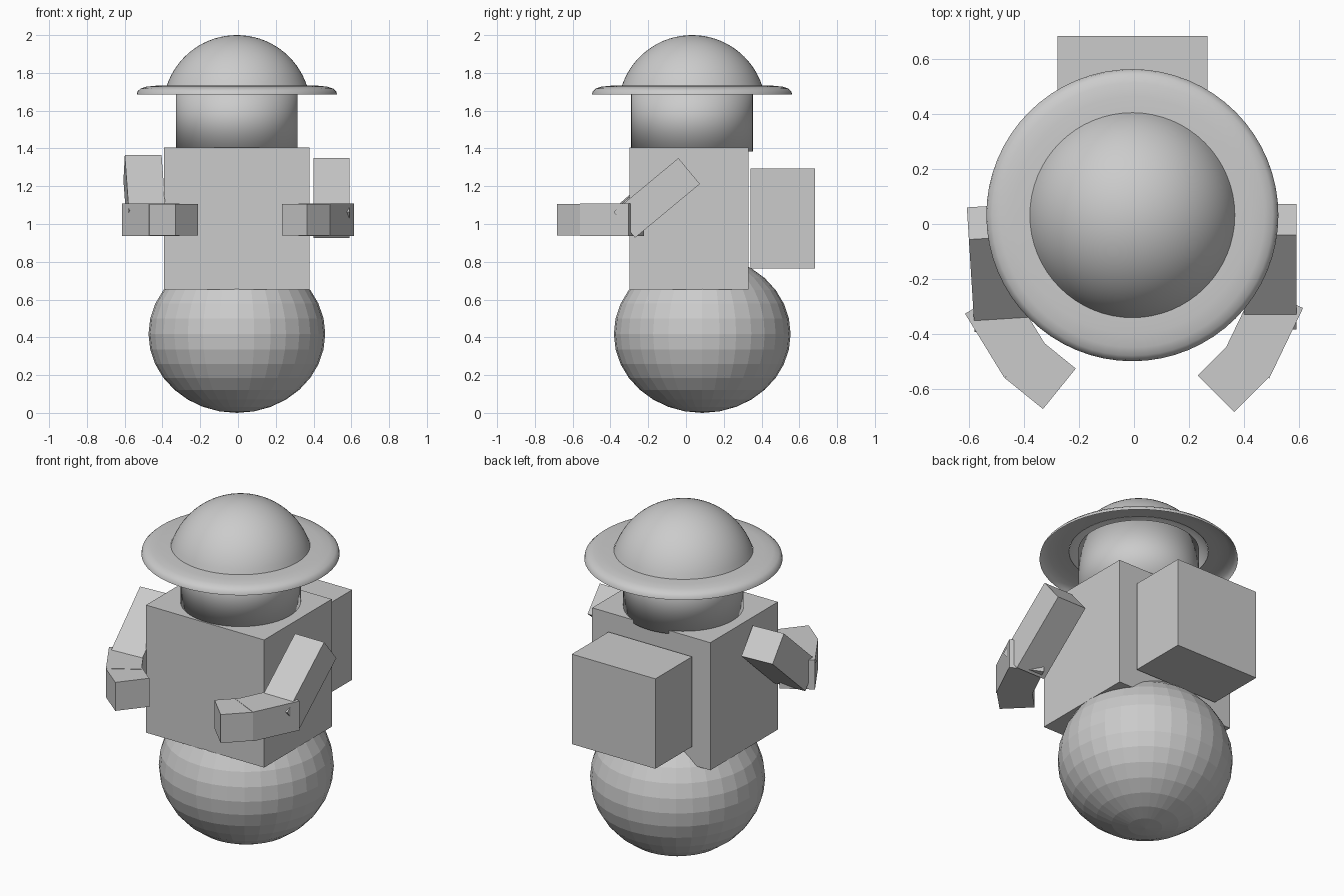
import bpy, bmesh
from math import radians, sin, cos, pi, sqrt

if "Cube" in bpy.data.objects:
    bpy.data.objects.remove(bpy.data.objects["Cube"])

CX, HY = -0.006, 0.032   # body axis in x, head/hat axis in y


def add_object(name, bm, smooth=False):
    me = bpy.data.meshes.new(name)
    bmesh.ops.recalc_face_normals(bm, faces=bm.faces)
    bm.to_mesh(me)
    bm.free()
    me.polygons.foreach_set("use_smooth", [smooth] * len(me.polygons))
    ob = bpy.data.objects.new(name, me)
    bpy.context.collection.objects.link(ob)
    return ob


def box(name, center, size, pitch=0, yaw=0):
    bm = bmesh.new()
    bmesh.ops.create_cube(bm, size=1)
    bmesh.ops.scale(bm, vec=size, verts=bm.verts)
    ob = add_object(name, bm)
    ob.location = center
    ob.rotation_euler = (radians(pitch), 0, radians(yaw))
    return ob


def lathe(name, profile, location, steps=64):
    bm = bmesh.new()
    verts = [bm.verts.new((r, 0, z)) for r, z in profile]
    edges = [bm.edges.new(p) for p in zip(verts, verts[1:])]
    bmesh.ops.spin(bm, geom=verts + edges, cent=(0, 0, 0), axis=(0, 0, 1),
                   angle=2 * pi, steps=steps)
    bmesh.ops.remove_doubles(bm, verts=bm.verts, dist=1e-5)
    ob = add_object(name, bm, smooth=True)
    ob.location = location
    return ob


# faceted, slightly flattened ball base
bm = bmesh.new()
bmesh.ops.create_uvsphere(bm, u_segments=32, v_segments=16, radius=1)
bmesh.ops.scale(bm, vec=(0.468, 0.468, 0.418), verts=bm.verts)
add_object("ball_base", bm).location = (CX, 0.086, 0.418)

# torso and backpack
box("torso", (CX, 0.017, 1.028), (0.77, 0.63, 0.752))
box("backpack", (CX, 0.512, 1.03), (0.545, 0.342, 0.53))

# head cylinder, softly shaded over its ends
bm = bmesh.new()
bmesh.ops.create_cone(bm, cap_ends=True, segments=64, radius1=0.322,
                      radius2=0.322, depth=0.355)
add_object("head", bm, smooth=True).location = (CX, HY, 1.5625)

# hat: hollow brim with a rolled-down lip, and a spherical crown
lathe("hat_brim", [(0.372, 1.733), (0.43, 1.732), (0.48, 1.727), (0.51, 1.717),
                   (0.526, 1.702), (0.53, 1.685)], (CX, HY, 0))
R, Z0, RIM = 0.391, 1.609, 0.372
top = 1.2585   # angle from the pole to the rim
lathe("hat_crown", [(R * sin(top * i / 16), Z0 + R * cos(top * i / 16))
                    for i in range(17)], (CX, HY, 0))

# arms: upper arm, forearm and hand, posed slightly differently per side
arms = {
    "right": [((0.495, -0.155, 1.138), (0.19, 0.446, 0.178), 39.7, 0),
              ((0.4665, -0.3915, 1.023), (0.19, 0.283, 0.172), 0, -25.7),
              ((0.36, -0.554, 1.023), (0.188, 0.175, 0.168), 0, -45)],
    "left": [((-0.495, -0.16, 1.152), (0.195, 0.446, 0.178), 41, 3.6),
             ((-0.461, -0.392, 1.023), (0.19, 0.272, 0.172), 0, 31.5),
             ((-0.34, -0.542, 1.023), (0.189, 0.178, 0.168), 0, 51)],
}
for side, parts in arms.items():
    for part, args in zip(("upper_arm", "forearm", "hand"), parts):
        box(f"{part}_{side}", *args)
